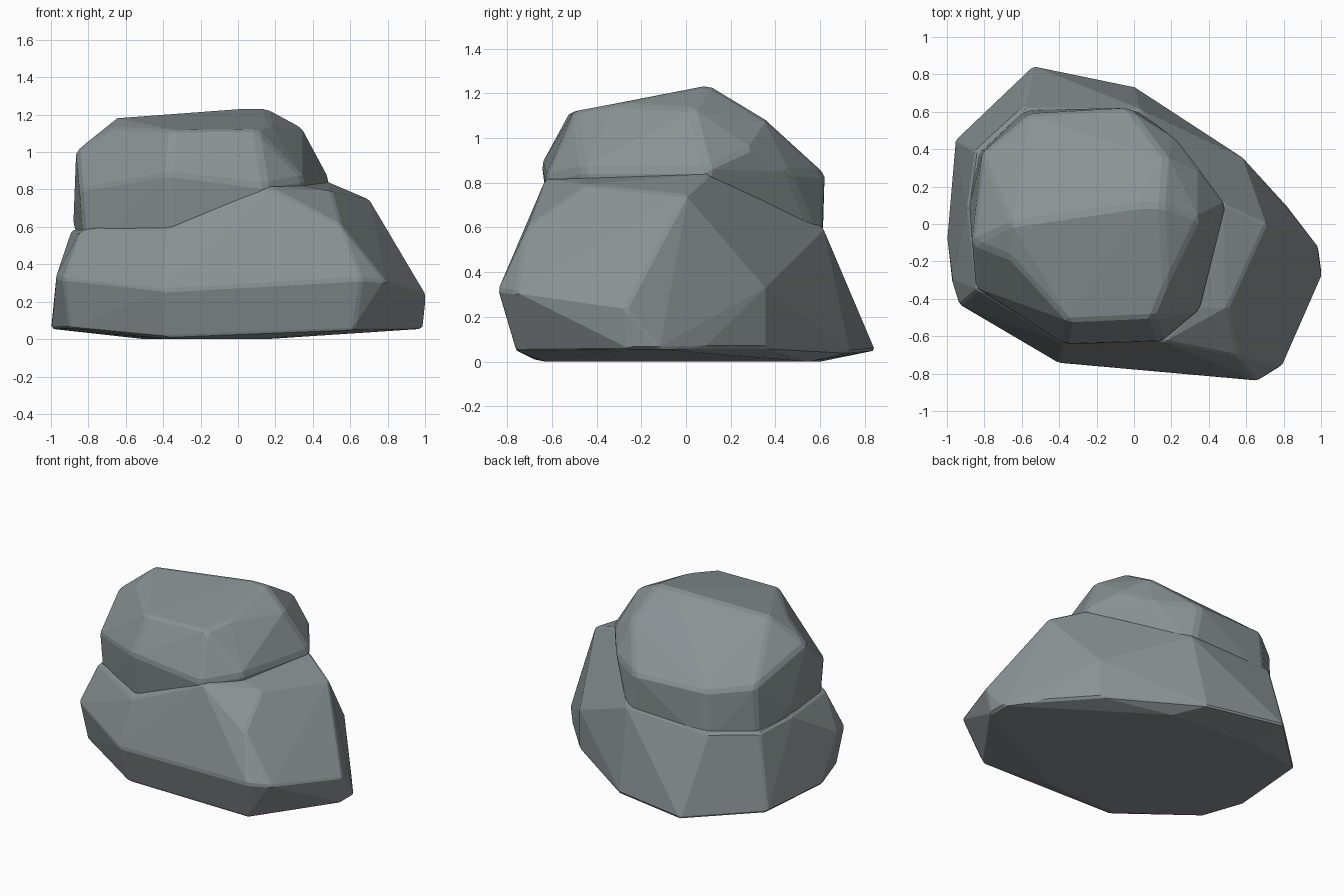
import bpy, bmesh

stone = bpy.data.materials.new("grey stone")
stone.diffuse_color = (0.25, 0.285, 0.295, 1)


def boulder(name, points, chamfer):
    """Faceted chunk of stone: convex hull with worn edges."""
    bm = bmesh.new()
    for p in points:
        bm.verts.new(p)
    res = bmesh.ops.convex_hull(bm, input=bm.verts)
    loose = {g for g in res["geom_interior"] + res["geom_unused"]
             if isinstance(g, bmesh.types.BMVert)}
    bmesh.ops.delete(bm, geom=list(loose), context='VERTS')
    bmesh.ops.dissolve_limit(bm, angle_limit=0.05, verts=bm.verts, edges=bm.edges)
    bmesh.ops.recalc_face_normals(bm, faces=bm.faces)
    me = bpy.data.meshes.new(name)
    bm.to_mesh(me)
    bm.free()
    me.materials.append(stone)
    ob = bpy.data.objects.new(name, me)
    bpy.context.collection.objects.link(ob)
    bev = ob.modifiers.new("worn edges", 'BEVEL')
    bev.width, bev.segments = chamfer, 1
    bev.limit_method, bev.angle_limit = 'ANGLE', 0.4
    return ob


# wide base: sloping front ledge, right shoulder, steep back
base = boulder("rock", [
    (-0.38, -0.63, 0), (0.15, -0.63, 0), (0.15, 0.55, 0), (-0.5, 0.6, 0),
    (-0.54, 0.845, 0.05), (0, 0.735, 0.04), (0.58, 0.355, 0.06), (0.83, 0.08, 0.06),
    (0.985, -0.12, 0.055), (0.985, -0.25, 0.055), (0.62, -0.76, 0.05),
    (-0.38, -0.68, 0.01), (-0.9, -0.39, 0.06), (-1.0, -0.08, 0.055), (-0.955, 0.45, 0.055),
    (1.005, -0.27, 0.24), (0.79, -0.76, 0.31), (0.66, -0.84, 0.32), (-0.4, -0.745, 0.26),
    (-0.935, -0.43, 0.32), (-0.975, -0.3, 0.33), (0.58, 0.355, 0.33),
    (-0.84, -0.35, 0.58), (-0.38, -0.635, 0.57), (0.17, -0.63, 0.815), (0.55, -0.705, 0.61),
    (0.5, -0.45, 0.79), (0.705, 0.0, 0.745), (0.49, 0.1, 0.84), (0.35, -0.45, 0.82),
    (-0.89, 0.1, 0.58), (0.03, 0.615, 0.6), (-0.6, 0.62, 0.58), (-0.85, 0.39, 0.56),
], 0.012)

# upper block with a pitched top and upright back
crown = boulder("upper_block", [
    (-0.65, 0.0, 1.185), (0.04, 0.1, 1.235), (0.15, 0.1, 1.235),
    (-0.66, -0.18, 1.13), (-0.35, -0.52, 1.115), (0.1, -0.5, 1.12),
    (0.17, -0.33, 1.15), (0.345, 0.03, 1.13), (0.17, 0.36, 1.08),
    (-0.865, -0.1, 1.01), (-0.81, 0.38, 0.87), (-0.56, 0.59, 0.85), (-0.03, 0.62, 0.84),
    (-0.845, -0.34, 0.8), (-0.37, -0.645, 0.885), (0.15, -0.63, 0.82), (0.35, -0.46, 0.86),
    (0.49, 0.1, 0.86), (0.22, 0.46, 0.85), (0.35, 0.29, 0.95), (-0.88, 0.1, 0.62),
    (-0.82, -0.33, 0.45), (-0.37, -0.59, 0.45), (0.15, -0.56, 0.45), (0.34, -0.38, 0.45),
    (0.45, 0.05, 0.45), (0.02, 0.605, 0.5), (-0.58, 0.61, 0.5), (-0.83, 0.38, 0.45),
], 0.02)

# fuse the chunks into one stone
mod = base.modifiers.new("fuse", 'BOOLEAN')
mod.operation, mod.solver, mod.object = 'UNION', 'EXACT', crown
bpy.context.view_layer.update()
fused = bpy.data.meshes.new_from_object(
    base.evaluated_get(bpy.context.evaluated_depsgraph_get()))
base.modifiers.clear()
base.data = fused
fused.materials.clear()
fused.materials.append(stone)
for f in fused.polygons:
    f.material_index = 0
    f.use_smooth = False
bpy.data.objects.remove(crown)
